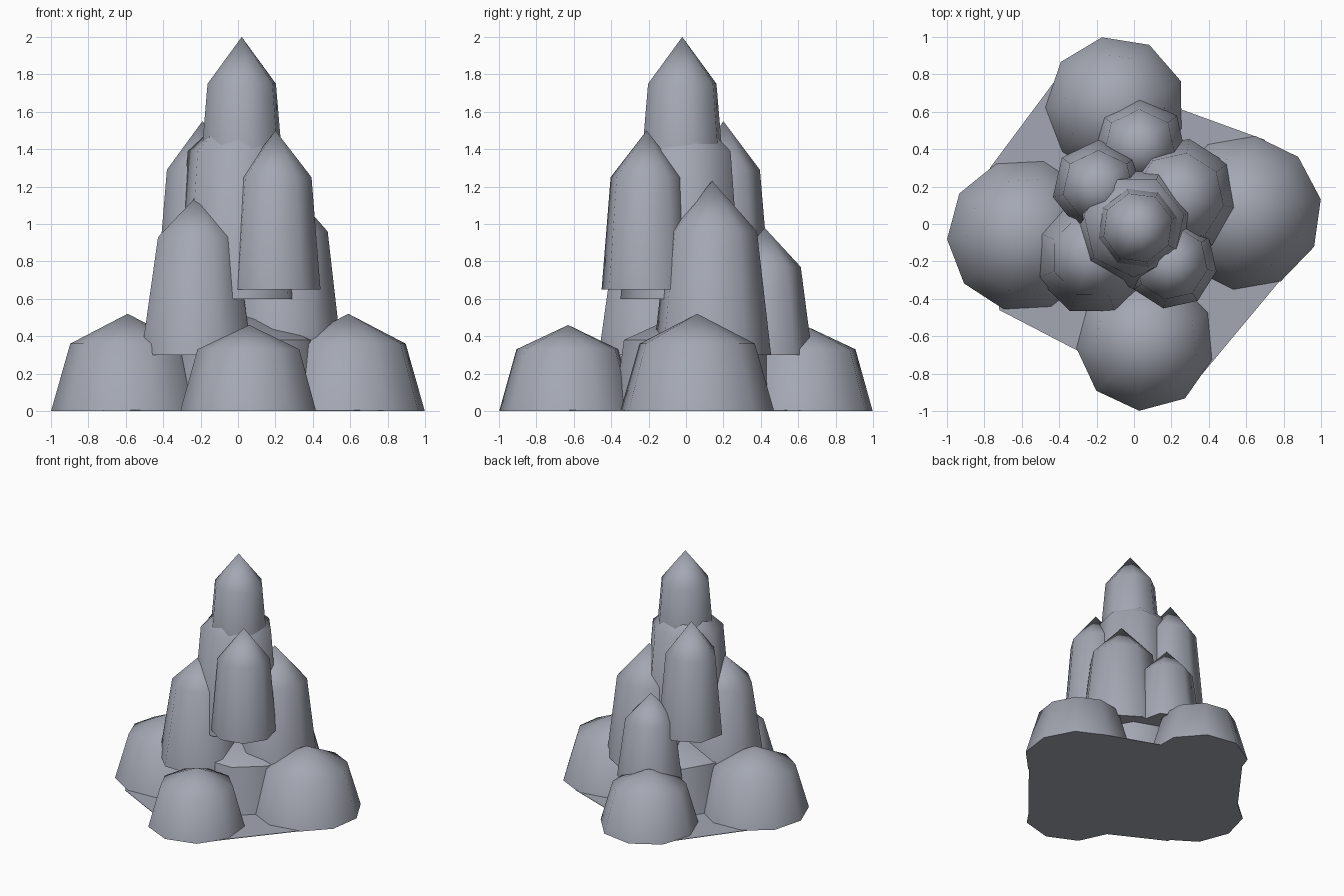
import bpy
import bmesh
from math import sin, cos, radians

cube = bpy.data.objects.get("Cube")
if cube:
    bpy.data.objects.remove(cube, do_unlink=True)

# Single stone colour
stone = bpy.data.materials.new("blue_grey_stone")
stone.use_nodes = True
colour = (0.37, 0.39, 0.45, 1.0)
stone.diffuse_color = colour
bsdf = stone.node_tree.nodes["Principled BSDF"]
bsdf.inputs["Base Color"].default_value = colour
bsdf.inputs["Roughness"].default_value = 0.8


def ring(sides, radius, phase):
    """Points of a regular outline around the origin."""
    angles = [radians(phase + 360 * i / sides) for i in range(sides)]
    return [(radius * cos(a), radius * sin(a)) for a in angles]


def pointed_block(name, centre, outline, taper, bottom, shoulder, tip):
    """Tapered prism with a pointed cap and a closed underside."""
    cx, cy = centre
    bm = bmesh.new()
    low = [bm.verts.new((cx + x, cy + y, bottom)) for x, y in outline]
    high = [bm.verts.new((cx + x * taper, cy + y * taper, shoulder)) for x, y in outline]
    apex = bm.verts.new((cx, cy, tip))
    bm.faces.new(low[::-1])
    for i in range(len(low)):
        j = (i + 1) % len(low)
        bm.faces.new((low[i], low[j], high[j], high[i]))
        bm.faces.new((high[i], high[j], apex))
    bmesh.ops.recalc_face_normals(bm, faces=bm.faces)
    mesh = bpy.data.meshes.new(name)
    bm.to_mesh(mesh)
    bm.free()
    mesh.materials.append(stone)
    obj = bpy.data.objects.new(name, mesh)
    bpy.context.collection.objects.link(obj)
    bpy.ops.object.select_all(action="DESELECT")
    obj.select_set(True)
    bpy.context.view_layer.objects.active = obj
    bpy.ops.object.shade_smooth_by_angle(angle=radians(55))


# Thin ground slab joining the outer boulders
slab = [(-0.36, 0.85), (-0.77, 0.3), (-0.72, -0.46), (-0.2, -0.73),
        (0.35, -0.82), (0.85, -0.22), (0.7, 0.45), (0.15, 0.65)]
pointed_block("ground_slab", (0, 0), slab, 1, 0, 0.004, 0.006)

# Boulders at the foot: centre, sides, radius, phase, taper, shoulder, tip
boulders = {
    "central_boulder": ((0.04, 0.04), 9, 0.45, 90, 0.88, 0.38, 0.55),
    "left_boulder": ((0.59, 0.06), 10, 0.415, 10, 0.75, 0.36, 0.52),
    "right_boulder": ((-0.59, -0.06), 10, 0.41, 3, 0.75, 0.36, 0.52),
    "front_boulder": ((0.06, -0.63), 9, 0.37, -95, 0.75, 0.33, 0.46),
    "back_boulder": ((-0.1, 0.63), 9, 0.375, 101, 0.75, 0.33, 0.46),
}
for name, (centre, sides, radius, phase, taper, shoulder, tip) in boulders.items():
    pointed_block(name, centre, ring(sides, radius, phase), taper, 0, shoulder, tip)

# Spires: centre, sides, radius, phase, taper, bottom, shoulder, tip
spires = {
    "top_spire": ((0.02, -0.02), 8, 0.22, 15, 0.86, 1.4, 1.75, 2.0),
    "core_spire": ((0.0, -0.01), 7, 0.34, -90, 0.81, 0.6, 1.39, 1.64),
    "front_left_spire": ((0.2, -0.21), 8, 0.245, -10, 0.8, 0.65, 1.25, 1.5),
    "back_right_spire": ((-0.19, 0.2), 7, 0.25, 90, 0.78, 0.65, 1.29, 1.55),
    "front_right_spire": ((-0.22, -0.17), 8, 0.32, 22, 0.7, 0.3, 0.93, 1.15),
    "back_left_spire": ((0.24, 0.14), 8, 0.32, 35, 0.76, 0.3, 0.96, 1.23),
    "back_spire": ((0.03, 0.42), 7, 0.255, 90, 0.76, 0.3, 0.77, 0.98),
}
for name, (centre, sides, radius, phase, *profile) in spires.items():
    pointed_block(name, centre, ring(sides, radius, phase), *profile)
